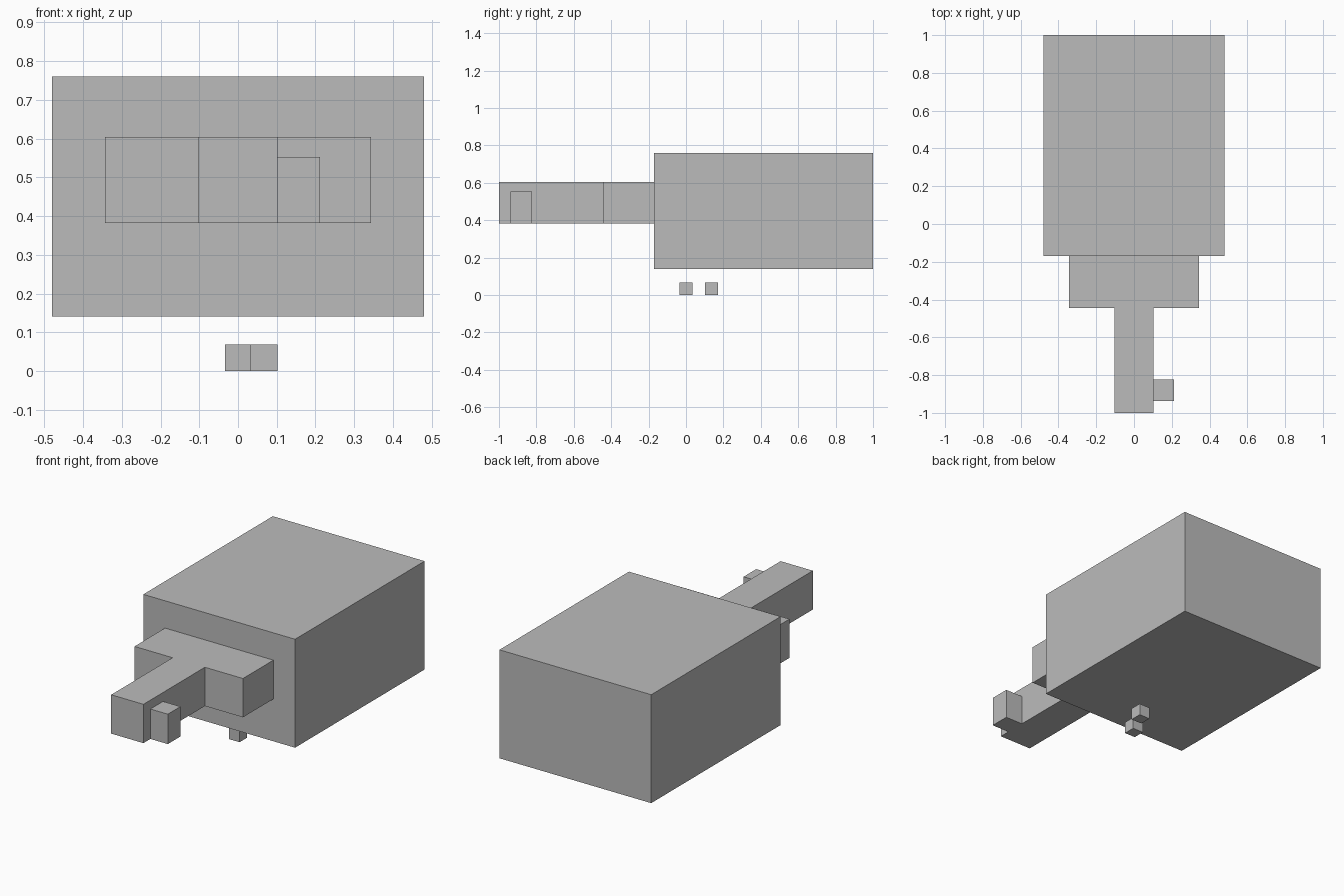
import bpy
import bmesh

if "Cube" in bpy.data.objects:
    bpy.data.objects.remove(bpy.data.objects["Cube"])

grey = bpy.data.materials.new("plain grey")
grey.diffuse_color = (0.5, 0.5, 0.5, 1)
grey.use_nodes = True
grey.node_tree.nodes["Principled BSDF"].inputs["Base Color"].default_value = grey.diffuse_color


def prism(name, outline, z0, z1):
    """Extrude a flat outline from z0 up to z1."""
    bm = bmesh.new()
    base = bm.faces.new([bm.verts.new((x, y, z0)) for x, y in outline])
    top = bmesh.ops.extrude_face_region(bm, geom=[base], use_keep_orig=True)
    for v in top["geom"]:
        if isinstance(v, bmesh.types.BMVert):
            v.co.z = z1
    bmesh.ops.recalc_face_normals(bm, faces=bm.faces)
    mesh = bpy.data.meshes.new(name)
    bm.to_mesh(mesh)
    bm.free()
    mesh.materials.append(grey)
    obj = bpy.data.objects.new(name, mesh)
    bpy.context.collection.objects.link(obj)
    return obj


def box(name, x0, x1, y0, y1, z0, z1):
    return prism(name, [(x0, y0), (x1, y0), (x1, y1), (x0, y1)], z0, z1)


# Large main block
box("main_body", -0.48, 0.48, -0.17, 1.0, 0.14, 0.76)

# T-shaped front piece: half outline mirrored across x
half = [(0.102, -1.0), (0.102, -0.445), (0.343, -0.445), (0.343, -0.17)]
prism("front_tee", half + [(-x, y) for x, y in reversed(half)], 0.382, 0.604)

# Small block on the side of the stem
box("side_block", 0.102, 0.212, -0.937, -0.823, 0.382, 0.553)

# Two loose cubes underneath
s = 0.034
for i, (x, y) in enumerate([(0, 0), (0.068, 0.136)]):
    box(f"small_cube_{i + 1}", x - s, x + s, y - s, y + s, 0, 2 * s)
